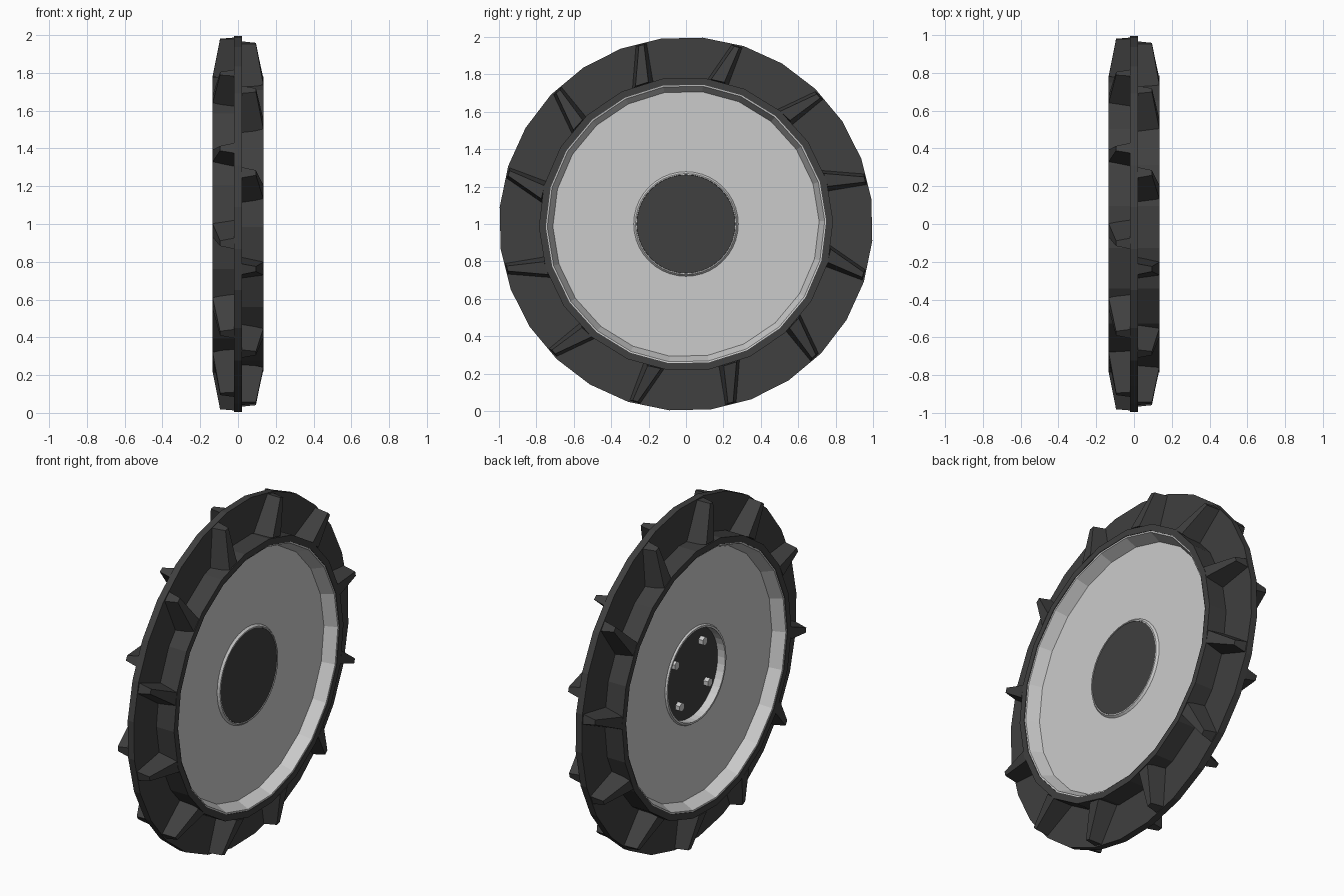
import bpy, bmesh, math
from mathutils import Vector

if "Cube" in bpy.data.objects:
    bpy.data.objects.remove(bpy.data.objects["Cube"])


def material(name, v):
    m = bpy.data.materials.new(name)
    m.diffuse_color = (v, v, v, 1)
    m.use_nodes = True
    m.node_tree.nodes["Principled BSDF"].inputs["Base Color"].default_value = m.diffuse_color
    return m


rubber = material("rubber_black", 0.05)


def finish(bm, name, mat=None):
    bmesh.ops.recalc_face_normals(bm, faces=bm.faces)
    me = bpy.data.meshes.new(name)
    bm.to_mesh(me)
    bm.free()
    ob = bpy.data.objects.new(name, me)
    bpy.context.collection.objects.link(ob)
    if mat:
        me.materials.append(mat)
    return ob


def polar(x, r, deg):
    """Point on the wheel, angle clockwise from the top seen from +x."""
    a = math.radians(deg)
    return Vector((x, r * math.sin(a), 1 + r * math.cos(a)))


def lathe(name, profile, sides, start=0, mat=None):
    """Spin a closed (x, radius) profile around the axle."""
    bm = bmesh.new()
    rings = [[bm.verts.new(polar(x, r, start + 360 * i / sides)) for x, r in profile]
             for i in range(sides)]
    n = len(profile)
    for i in range(sides):
        a, b = rings[i], rings[(i + 1) % sides]
        for j in range(n):
            k = (j + 1) % n
            bm.faces.new((a[j], a[k], b[k], b[j]))
    return finish(bm, name, mat)


def cylinder(name, x0, x1, r, sides, centre=(0, 0), mat=None):
    bm = bmesh.new()
    cy, cz = centre
    ends = []
    for x in (x0, x1):
        ends.append([bm.verts.new(polar(x, r, 360 * i / sides) + Vector((0, cy, cz)))
                     for i in range(sides)])
        bm.faces.new(ends[-1])
    for i in range(sides):
        j = (i + 1) % sides
        bm.faces.new((ends[0][i], ends[0][j], ends[1][j], ends[1][i]))
    return finish(bm, name, mat)


# Tyre: thin tread disc and the wide inner band
lathe("tread_disc", [(-.02, .76), (-.02, 1), (.02, 1), (.02, .76)], 28, 5.2, rubber)
lathe("tyre_band", [(-.135, .75), (-.135, .787), (.135, .787), (.135, .75)], 22, 7, rubber)


def lugs(name, side, first):
    """Twelve tapered, slanted cleats on one face of the tread disc."""
    bm = bmesh.new()
    # (x, radius, slant in degrees, half width)
    corners = [(.015, .77, -3.5, .06), (.015, .99, 0, .03),
               (.095, .985, 0, .014), (.134, .785, -3.5, .036)]
    for n in range(12):
        loops = []
        for s in (-1, 1):
            loops.append([bm.verts.new(polar(side * x, r, first + 30 * n
                          + side * slant + s * math.degrees(w / r)))
                          for x, r, slant, w in corners])
            bm.faces.new(loops[-1])
        a, b = loops
        for j in range(4):
            k = (j + 1) % 4
            bm.faces.new((a[j], a[k], b[k], b[j]))
    finish(bm, name, rubber)


lugs("right_lugs", 1, 16)
lugs("left_lugs", -1, 24)

# Rim: dished on both sides
lathe("rim", [(-.132, .752), (-.13, .742), (-.06, .712), (-.06, .275),
              (.06, .275), (.06, .712), (.13, .742), (.132, .752)], 22, 7)

# Hub: collar, dark centre plate and four hex bolts on the left side
lathe("hub_collar", [(-.055, .284), (-.07, .275), (-.07, .264), (-.01, .262),
                     (.04, .262), (.072, .264), (.072, .27), (.055, .284)], 40)
cylinder("hub_plate", -.022, .069, .263, 40, mat=rubber)
for i in range(4):
    a = math.radians(35 + 90 * i)
    cylinder("hub_bolt", -.05, -.015, .026, 6, (.187 * math.cos(a), .187 * math.sin(a)))
